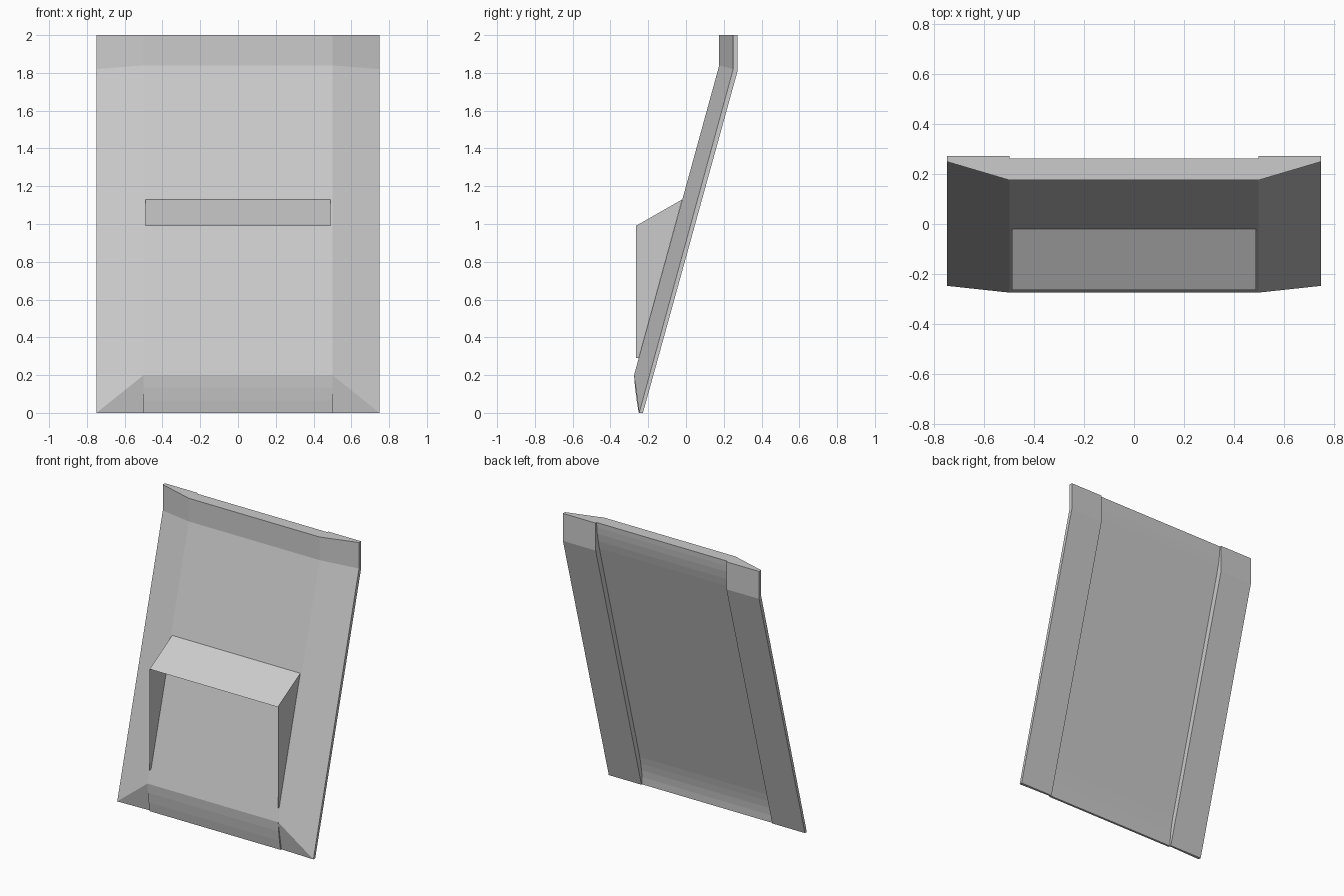
import bpy, bmesh

if "Cube" in bpy.data.objects:
    bpy.data.objects.remove(bpy.data.objects["Cube"])


def make_object(name, faces):
    """Build one mesh from faces given as lists of (x, y, z) points."""
    bm = bmesh.new()
    for pts in faces:
        bm.faces.new([bm.verts.new(p) for p in pts])
    bmesh.ops.remove_doubles(bm, verts=bm.verts, dist=0.0005)
    bmesh.ops.recalc_face_normals(bm, faces=bm.faces)
    mesh = bpy.data.meshes.new(name)
    bm.to_mesh(mesh)
    bm.free()
    obj = bpy.data.objects.new(name, mesh)
    bpy.context.collection.objects.link(obj)
    return obj


def at(x, profile):
    return [(x, y, z) for y, z in profile]


def strip(a, b):
    """Quads joining two matching point rows."""
    return [[a[i], a[i + 1], b[i + 1], b[i]] for i in range(len(a) - 1)]


IN, OUT, SHELF = 0.5, 0.75, 0.49

# Side profiles (y, z), each from the bottom up
front = [(-0.25, 0), (-0.261, 0.065), (-0.27, 0.135), (-0.275, 0.2), (0.176, 1.84), (0.176, 2)]
back = [(-0.235, 0), (-0.234, 0.05), (-0.229, 0.1), (-0.22, 0.15), (-0.209, 0.2),
        (0.232, 1.81), (0.245, 1.865), (0.255, 1.92), (0.26, 1.965), (0.262, 2)]
wing_back = [(-0.228, 0), (0.273, 1.81), (0.273, 2)]
wing_edge = [(-0.248, 0), (0.25, 1.82), (0.25, 2)]
wing_foot = (-0.24, 0)

# Middle panel: front and back skins with top and bottom edges
faces = strip(at(-IN, front), at(IN, front)) + strip(at(-IN, back), at(IN, back))
faces.append(at(-IN, [front[-1], back[-1]]) + at(IN, [back[-1], front[-1]]))
faces.append(at(-IN, [front[0], wing_foot, back[0]]) + at(IN, [back[0], wing_foot, front[0]]))

# Angled side wings, mirrored
for s in (-1, 1):
    i, o = s * IN, s * OUT
    faces += strip(at(i, front[3:]), at(o, wing_edge))
    faces.append(at(i, [wing_foot, front[3]]) + at(o, wing_edge[:1]))
    faces += strip(at(i, wing_back), at(o, wing_back))
    faces += strip(at(o, wing_edge), at(o, wing_back))
    faces.append(at(i, [front[-1], back[-1], wing_back[-1]]) + at(o, [wing_back[-1], wing_edge[-1]]))
    faces.append(at(i, [wing_foot, back[0], wing_back[0]]) + at(o, [wing_back[0], wing_edge[0]]))
    # Step walls between wing and middle panel
    faces.append(at(i, wing_back + back[::-1]))
    faces.append(at(i, [wing_foot] + front[:4]))
make_object("slanted_panel", faces)

# Open-fronted hood: sloped top sheet and two thin cheeks
top = [(-0.265, 0.99), (-0.02, 1.13)]
cheek = top + [(-0.25, 0.29), (-0.265, 0.29)]
make_object("hood", strip(at(-SHELF, top), at(SHELF, top))
            + [at(-SHELF, cheek), at(SHELF, cheek)])
